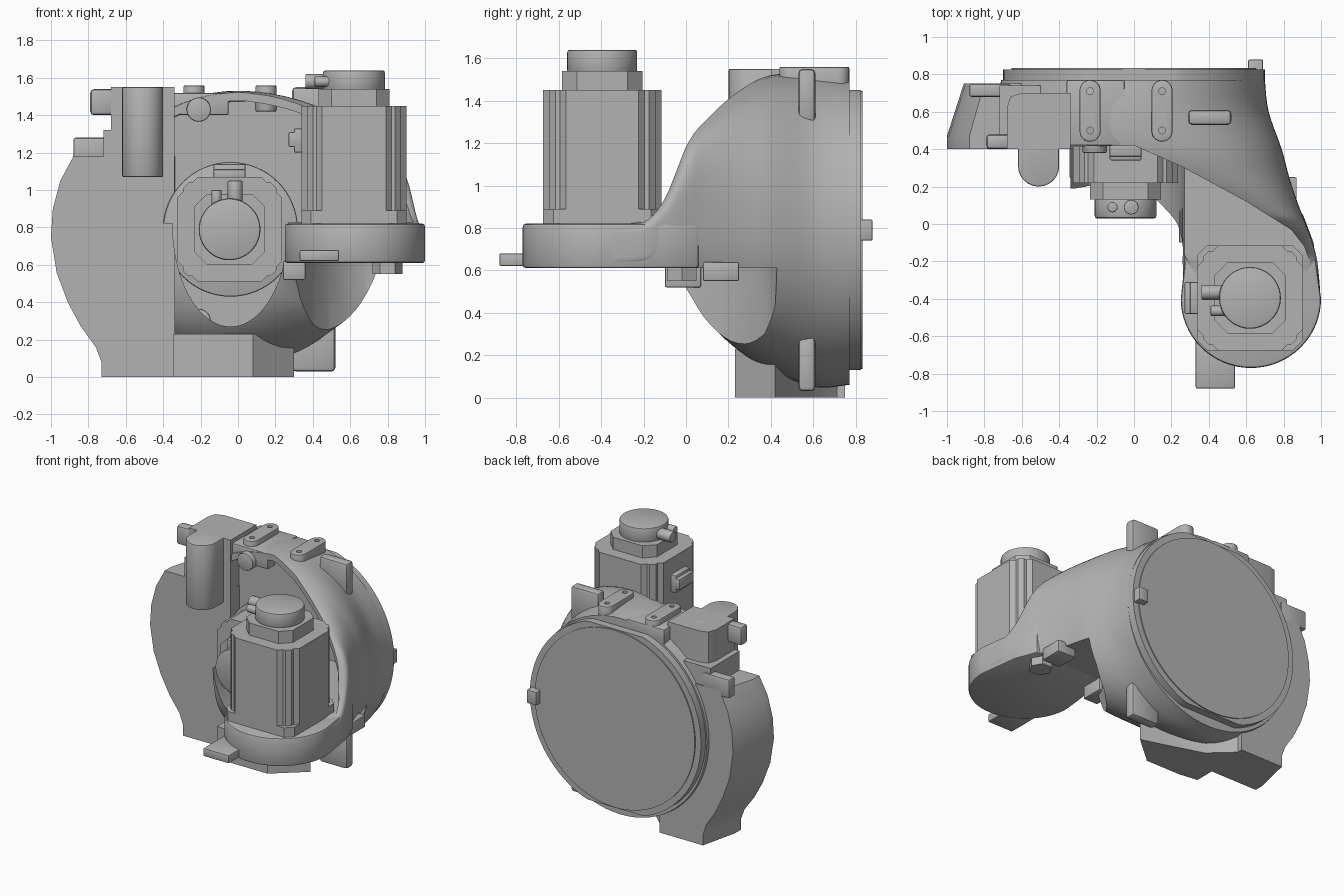
import bpy, bmesh
from math import sin, cos, pi, radians
from mathutils import Matrix, Vector

cube = bpy.data.objects.get("Cube")
if cube:
    bpy.data.objects.remove(cube)

grey = bpy.data.materials.new("cast_grey")
grey.use_nodes = True
grey.diffuse_color = (0.45, 0.45, 0.45, 1)
grey.node_tree.nodes["Principled BSDF"].inputs["Base Color"].default_value = (0.45, 0.45, 0.45, 1)


def finish(name, bm, bevel=0, matrix=None):
    bmesh.ops.recalc_face_normals(bm, faces=bm.faces[:])
    bm.normal_update()
    if bevel:
        edges = [e for e in bm.edges if e.calc_face_angle(0) > radians(50)]
        bmesh.ops.bevel(bm, geom=edges, offset=bevel, segments=2, affect='EDGES', profile=0.5)
    if matrix:
        bm.transform(matrix)
    me = bpy.data.meshes.new(name)
    bm.to_mesh(me)
    bm.free()
    me.materials.append(grey)
    ob = bpy.data.objects.new(name, me)
    bpy.context.collection.objects.link(ob)
    return ob


def skin(rings):
    """Closed surface through rings of equal length."""
    bm = bmesh.new()
    rows = [[bm.verts.new(p) for p in r] for r in rings]
    n = len(rows[0])
    for a, b in zip(rows, rows[1:]):
        for i in range(n):
            bm.faces.new((a[i], a[(i + 1) % n], b[(i + 1) % n], b[i]))
    bm.faces.new(rows[0][::-1])
    bm.faces.new(rows[-1])
    return bm


def prism(name, pts, lo, hi, axis='Z', bevel=0, matrix=None):
    """Extrude a 2D outline along z, or an xz outline along y."""
    put = (lambda p, h: (p[0], p[1], h)) if axis == 'Z' else (lambda p, h: (p[0], h, p[1]))
    return finish(name, skin([[put(p, h) for p in pts] for h in (lo, hi)]), bevel, matrix)


def box(name, x, y, z, bevel=0, matrix=None):
    return prism(name, [(x[0], y[0]), (x[1], y[0]), (x[1], y[1]), (x[0], y[1])], *z, 'Z', bevel, matrix)


def oval(cx, cy, rx, ry=None, n=64):
    ry = ry or rx
    return [(cx + rx * cos(2 * pi * i / n), cy + ry * sin(2 * pi * i / n)) for i in range(n)]


def capsule(cx, y0, y1, r, n=12):
    return ([(cx + r * cos(pi * i / n), y1 - r + r * sin(pi * i / n)) for i in range(n + 1)] +
            [(cx - r * cos(pi * i / n), y0 + r - r * sin(pi * i / n)) for i in range(n + 1)])


def chamfered(r, c):
    k = r - c
    return [(r, -k), (r, k), (k, r), (-k, r), (-r, k), (-r, -k), (-k, -r), (k, -r)]


def loft(name, sections, floor=None, steps=5, n=72):
    """Superellipse sections (y, left, right, bottom, top, exponent), blended smoothly."""
    s = [Vector(v) for v in sections]
    s = [s[0]] + s + [s[-1]]
    rows = []
    for a, b, c, d in zip(s, s[1:], s[2:], s[3:]):
        for k in range(steps):
            t = k / steps
            rows.append(0.5 * (2 * b + (c - a) * t + (2 * a - 5 * b + 4 * c - d) * t ** 2
                               + (3 * b - a - 3 * c + d) * t ** 3))
    rows.append(s[-1])
    rings = []
    for y, x0, x1, z0, z1, e in rows:
        ring = []
        for i in range(n):
            u, v = cos(2 * pi * i / n), sin(2 * pi * i / n)
            u, v = [abs(q) ** (2 / e) * (1 if q > 0 else -1) for q in (u, v)]
            ring.append(((x0 + x1 + (x1 - x0) * u) / 2, y, (z0 + z1 + (z1 - z0) * v) / 2))
        rings.append(ring)
    bm = skin(rings)
    if floor:
        bmesh.ops.bisect_plane(bm, geom=bm.verts[:] + bm.edges[:] + bm.faces[:],
                               plane_co=(0, 0, floor), plane_no=(0, 0, 1), clear_inner=True)
        bmesh.ops.holes_fill(bm, edges=[e for e in bm.edges if e.is_boundary])
    return finish(name, bm)


def cut(ob, cutters):
    for c in cutters:
        m = ob.modifiers.new("cut", 'BOOLEAN')
        m.operation, m.solver, m.object = 'DIFFERENCE', 'EXACT', c
    bpy.context.view_layer.update()
    me = bpy.data.meshes.new_from_object(ob.evaluated_get(bpy.context.evaluated_depsgraph_get()))
    ob.modifiers.clear()
    ob.data = me
    for c in cutters:
        bpy.data.objects.remove(c)


# Main housing: round at the back, sweeping forward into the arm
sections = [
    (.77, -.71, .70, .06, 1.51, 2), (.6, -.74, .72, .05, 1.53, 2), (.4, -.70, .79, .13, 1.52, 2.2),
    (.25, -.5, .83, .22, 1.46, 2.4), (.1, -.1, .88, .36, 1.34, 2.8), (0, .15, .92, .5, 1.21, 3.5),
    (-.1, .25, .955, .6, .96, 4.5), (-.2, .26, .98, .61, .84, 6), (-.35, .26, .995, .61, .82, 8)]
housing = loft("housing", sections)
t = .045
hollow = loft("hollow_cutter", [(y, l + t, r - t, b + t, u - t, e)
                                for y, l, r, b, u, e in [(.5,) + sections[2][1:]] + sections[2:7]], .825)
mouth = prism("mouth_cutter", oval(-.04, .82, .31, .55), -.6, .5, 'Y')
rim = prism("rim_cutter", [(-.8, .4), (0, .42), (.25, .31), (.6, .12), (.84, -.03), (.91, -.12),
                           (.96, -.25), (1, -.4), (1, -1), (-.8, -1)], .828, 2)
flat = box("flat_cutter", (-1.2, -.34), (-.6, .4), (-.2, 2))
# The arm overhangs: its flat underside runs back to a rounded inner corner
under = prism("underside_cutter", [(.24, -.5), (.27, -.1), (.33, .05), (.40, .18), (.48, .29), (.57, .37),
                                   (.68, .42), (.85, .44), (1.2, .44), (1.2, -.5)], -.1, .612)
cut(housing, [hollow, mouth, rim, flat, under])

# Side slab with a narrower back
outline = [(-.34, 0), (-.73, 0), (-.73, .08), (-.76, .16), (-.84, .27), (-.91, .40), (-.97, .56),
           (-1, .75), (-.99, .9), (-.95, 1.05), (-.88, 1.18), (-.34, 1.18)]
slab = finish("side_slab", skin([[(x * k, y, z) for x, z in outline]
                                 for y, k in ((.4, 1), (.47, 1), (.75, .91))]))
cut(slab, [prism("slab_cutter", oval(-.04, .79, .36), 0, .5, 'Y')])

# Foot under the housing, its back following the round body
prism("foot", [(-.345, .25), (-.2, .23), (.08, .23), (.3, .42), (.1, .48), (-.15, .56), (-.345, .74)], 0, .23)

# Upper bracket with round post and hooks
prism("bracket", [(-.68, .4), (-.68, .62), (-.66, .68), (-.60, .70), (-.34, .70), (-.34, .4)], 1.05, 1.55)
prism("post", capsule(-.51, .2, .6, .11), 1.07, 1.55, 'Z', .008)
box("upper_hook", (-.79, -.66), (.4, .48), (1.4, 1.54), .02)
box("lower_hook", (-.88, -.66), (.68, .75), (1.14, 1.28), .012)
box("hook_web", (-.72, -.5), (.4, .74), (1.14, 1.32))
box("top_deck", (-.36, -.05), (.42, .77), (1.4, 1.52), .01)

# Corner bosses inside the mouth
for name, z in (("upper_boss", 1.43), ("lower_boss", .30)):
    prism(name, oval(-.21, z, .065, n=24), .38, .6, 'Y', .008)

# Back flange, trimmed flat above and below, with its disc
prism("back_ring", [(x, min(max(z, .13), 1.45)) for x, z in oval(0, .79, .70, n=96)], .76, .825, 'Y')
prism("back_disc", oval(0, .79, .655, n=96), .76, .833, 'Y')
box("index_tab", (.61, .69), (.74, .88), (.74, .84), .008)

# Drilled plates on top
for name, x in (("left_plate", .15), ("right_plate", -.235)):
    plate = prism(name, capsule(x, .44, .77, .056), 1.42, 1.56, 'Z', .008)
    cut(plate, [prism("hole", oval(x, y, .018, n=16), 1.5, 1.6) for y in (.5, .71)])

# Lugs
box("upper_lug", (.29, .52), (.53, .61), (1.3, 1.55), .02)
box("lower_lug", (.29, .52), (.53, .61), (.03, .3), .02)

# Arm carrying the vertical motor
prism("arm", [(1, -.4), (.96, -.1), (.9, .06), (.3, .06), (.25, -.4)] +
      [(.625 - .375 * cos(pi * i / 32), -.4 - .37 * sin(pi * i / 32)) for i in range(1, 32)],
      .61, .82, 'Z', .015)
box("arm_tab", (.33, .54), (-.88, -.6), (.62, .68), .008)
prism("hex_bolt", oval(.8, -.02, .08, n=6), .55, .62)
box("stop_block", (.72, .87), (.08, .25), (.55, .64), .008)
box("inner_stop", (.24, .36), (-.1, .07), (.52, .62), .008)


def motor(prefix, matrix, low):
    """Motor along local z; low is where its body starts."""
    def add(part, *args):
        return prefix + part, *args
    # Body outline: a square whose corners are stepped, one quarter turned four times
    corner = [(.28, .17), (.25, .20), (.25, .22), (.22, .25), (.20, .25), (.17, .28)]
    body = []
    for _ in range(4):
        body += corner
        corner = [(-y, x) for x, y in corner]
    prism(*add("_base", chamfered(.28, .05), low - .07, low + .01), 'Z', 0, matrix)
    prism(*add("_body", body, low, .62), 'Z', 0, matrix)
    prism(*add("_collar", chamfered(.19, .07), .62, .71), 'Z', 0, matrix)
    prism(*add("_cap", oval(0, 0, .165), .70, .81), 'Z', .012, matrix)
    box(*add("_terminal_box", (-.35, -.27), (-.085, .085), (.4, .48)), .008, matrix)
    box(*add("_terminal_step", (-.32, -.27), (-.085, .085), (.37, .5)), .008, matrix)
    # Two cable plugs lying against the cap
    side = Matrix.Rotation(-pi / 2, 4, 'Y')
    for i, (y, r, tip) in enumerate(((.03, .04, .26), (-.07, .028, .21))):
        prism(*add("_plug_%d" % i, oval(0, 0, r, n=12), .12, tip), 'Z', .006,
              matrix @ Matrix.Translation((0, y, .75)) @ side)


motor("vertical_motor", Matrix.Translation((.62, -.395, .83)), .05)
turn = Matrix(((0, 1, 0, -.045), (0, 0, -1, .84), (-1, 0, 0, .79), (0, 0, 0, 1)))
motor("horizontal_motor", turn, .33)
prism("motor_seat", oval(-.04, .79, .36), .44, .55, 'Y', .01)

# Smooth shading with sharp edges
bpy.ops.object.select_all(action='DESELECT')
for ob in bpy.context.scene.objects:
    if ob.type == 'MESH':
        ob.select_set(True)
        bpy.context.view_layer.objects.active = ob
bpy.ops.object.shade_smooth_by_angle(angle=radians(32))
